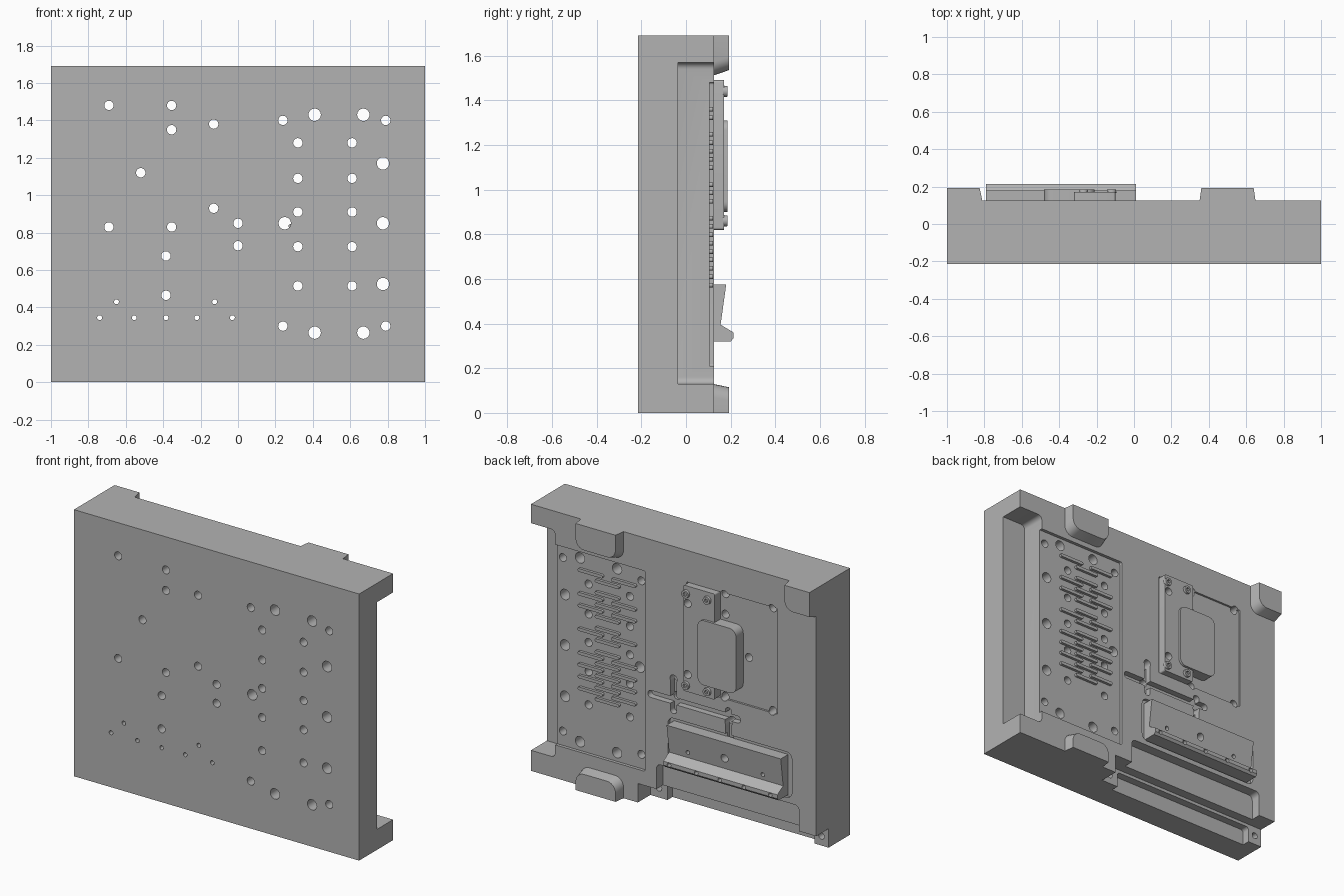
import bpy, bmesh, math

if "Cube" in bpy.data.objects:
    bpy.data.objects.remove(bpy.data.objects["Cube"])

grey = bpy.data.materials.new("machined_grey")
grey.diffuse_color = (0.45, 0.45, 0.45, 1)
grey.use_nodes = True
grey.node_tree.nodes["Principled BSDF"].inputs["Base Color"].default_value = grey.diffuse_color


def rounded(x0, x1, z0, z1, radii):
    """Rectangle outline in x/z; radii go lower left, lower right, upper right, upper left."""
    if not isinstance(radii, (tuple, list)):
        radii = [radii] * 4
    corners = [(x0, z0, 1, 1), (x1, z0, -1, 1), (x1, z1, -1, -1), (x0, z1, 1, -1)]
    pts = []
    for i, ((x, z, sx, sz), r) in enumerate(zip(corners, radii)):
        if r == 0:
            pts.append((x, z))
            continue
        for k in range(7):
            a = math.pi + math.pi / 2 * (i + k / 6)
            pts.append((x + sx * r + r * math.cos(a), z + sz * r + r * math.sin(a)))
    return pts


def circle(x, z, r, n=24):
    return [(x + r * math.cos(2 * math.pi * k / n), z + r * math.sin(2 * math.pi * k / n))
            for k in range(n)]


def solid(name, lofts, axis="y"):
    """Closed solids, each given as (ring0, pos0, ring1, pos1)."""
    bm = bmesh.new()
    for r0, p0, r1, p1 in lofts:
        def put(p, h):
            return bm.verts.new((p[0], h, p[1]) if axis == "y" else (h, p[0], p[1]))
        a, b = [put(p, p0) for p in r0], [put(p, p1) for p in r1]
        bm.faces.new(a)
        bm.faces.new(b[::-1])
        for i in range(len(a)):
            j = (i + 1) % len(a)
            bm.faces.new((a[j], a[i], b[i], b[j]))
    bmesh.ops.recalc_face_normals(bm, faces=bm.faces)
    me = bpy.data.meshes.new(name)
    bm.to_mesh(me)
    bm.free()
    me.materials.append(grey)
    ob = bpy.data.objects.new(name, me)
    bpy.context.collection.objects.link(ob)
    return ob


def prism(name, ring, y0, y1):
    return solid(name, [(ring, y0, ring, y1)])


def cut(target, cutters):
    for c in cutters:
        m = target.modifiers.new("cut", "BOOLEAN")
        m.operation, m.solver, m.object = "DIFFERENCE", "EXACT", c
    dg = bpy.context.evaluated_depsgraph_get()
    me = bpy.data.meshes.new_from_object(target.evaluated_get(dg))
    target.modifiers.clear()
    target.data = me


T = 0.125   # back surface of the block
H = 1.69    # height

# drill pattern as (x, z) by radius
big = [(.41, 1.43), (.67, 1.43), (.775, 1.17), (.25, .85), (.775, .85), (.775, .525),
       (.41, .265), (.67, .265)]
medium = [(.24, 1.4), (.79, 1.4), (.24, .3), (.79, .3), (-.69, 1.48), (-.355, 1.48),
          (-.355, 1.35), (-.13, 1.38), (-.52, 1.12), (-.69, .83), (-.355, .83),
          (-.13, .93), (0, .85), (0, .73), (-.385, .675), (-.385, .465)]
rows = (1.28, 1.09, .91, .725, .515)
medium += [(x, z) for z in rows for x in (.32, .61)]
small = [(x, .345) for x in (-.74, -.555, -.385, -.22, -.03)] + [(-.65, .43), (-.125, .43)]
rings = [circle(x, z, r) for pts, r in ((big, .033), (medium, .025), (small, .013))
         for x, z in pts]
drills = solid("drill_cutter", [(r, -.5, r, .5) for r in rings])

# main block with pockets, slots and holes
block = prism("block", rounded(-1, 1, 0, H, 0), -.215, T)
pockets = [
    (.83, 1.2, .13, 1.57, (.03, 0, 0, .03), -.035),    # open side channel
    (.20, .90, .21, 1.48, .01, .105),                  # recessed vent panel
    (-1.2, .25, -.2, .12, 0, 0),                       # bottom rebate
    (-.90, .13, -.2, .10, (0, 0, .02, .02), -.05),     # bottom pocket between ears
    (-.88, .12, .08, .28, (0, 0, .03, .03), .06),      # bottom ledge
    (-.83, .04, .31, .60, .04, .105),                  # bracket seat
    (-.73, -.09, .82, 1.49, .01, .112),                # cover seat
    (-.47, .18, .69, .735, .022, .085),                # wiring slots
    (-.022, .022, .63, .87, .0215, .085),
    (-.407, -.363, .44, .77, .0215, .085),
]
cutters = [prism("pocket_cutter", rounded(a, b, c, d, r), y, .4)
           for a, b, c, d, r, y in pockets]
ear_holes = solid("ear_hole_cutter",
                  [(circle(x, .06, .02), -.08, circle(x, .06, .02), .2) for x in (.19, -.95)])
cut(block, cutters + [ear_holes, drills])

# drafted locating pads along the edges
pads = [("top_pad", (.35, .65, 1.51, H), (.36, .64, 1.535, H), (.06, .06, 0, 0)),
        ("corner_pad", (-1, -.81, 1.51, H), (-1, -.825, 1.535, H), (0, .06, 0, 0)),
        ("bottom_pad", (.35, .65, 0, .13), (.36, .64, 0, .115), (0, 0, .06, .06))]
parts = [block]
for name, base, top, radii in pads:
    parts.append(solid(name, [(rounded(*base, radii), T - .005, rounded(*top, radii), .192)]))

# staggered vent ribs, leaving the drilled holes clear
ribs = []
for col, (x0, x1) in enumerate(((.27, .44), (.385, .555), (.50, .675))):
    for i in range(11):
        z = 1.36 - i * .075 - (.0375 if col == 1 else 0)
        if col != 1 and min(abs(z - h) for h in rows) < .034:
            continue
        r = rounded(x0, x1, z - .01, z + .01, .0095)
        ribs.append((r, .10, r, .122))
parts.append(solid("vent_ribs", ribs))

# cover strip with its screws and raised box
strip = prism("cover_strip", rounded(-.32, -.10, .82, 1.49, .01), .105, .17)
cut(strip, [drills])
parts.append(strip)
screw_pts = [(x, z) for x in (-.12, -.27) for z in (1.44, .86)]
heads = solid("screw_heads", [(circle(x, z, .026), .165, circle(x, z, .024), .185)
                              for x, z in screw_pts])
sockets = solid("socket_cutter", [(circle(x, z, .012, 6), .172, circle(x, z, .012, 6), .3)
                                  for x, z in screw_pts])
cut(heads, [sockets])
parts.append(heads)
parts.append(prism("raised_box", rounded(-.48, -.21, .90, 1.31, .045), .105, .185))

# bracket with leaning face and lower ledge
side = [(.10, .32), (.20, .32), (.213, .335), (.213, .36), (.155, .395), (.18, .575), (.10, .575)]
bracket = solid("bracket", [(side, -.79, side, .01)], axis="x")
cut(bracket, [drills])
parts.append(bracket)

# remove helpers, then shade with sharp edges kept
for ob in cutters + [ear_holes, drills, sockets]:
    bpy.data.objects.remove(ob)
bpy.ops.object.select_all(action="DESELECT")
for ob in parts:
    ob.select_set(True)
bpy.context.view_layer.objects.active = block
bpy.ops.object.shade_smooth_by_angle(angle=math.radians(30))
